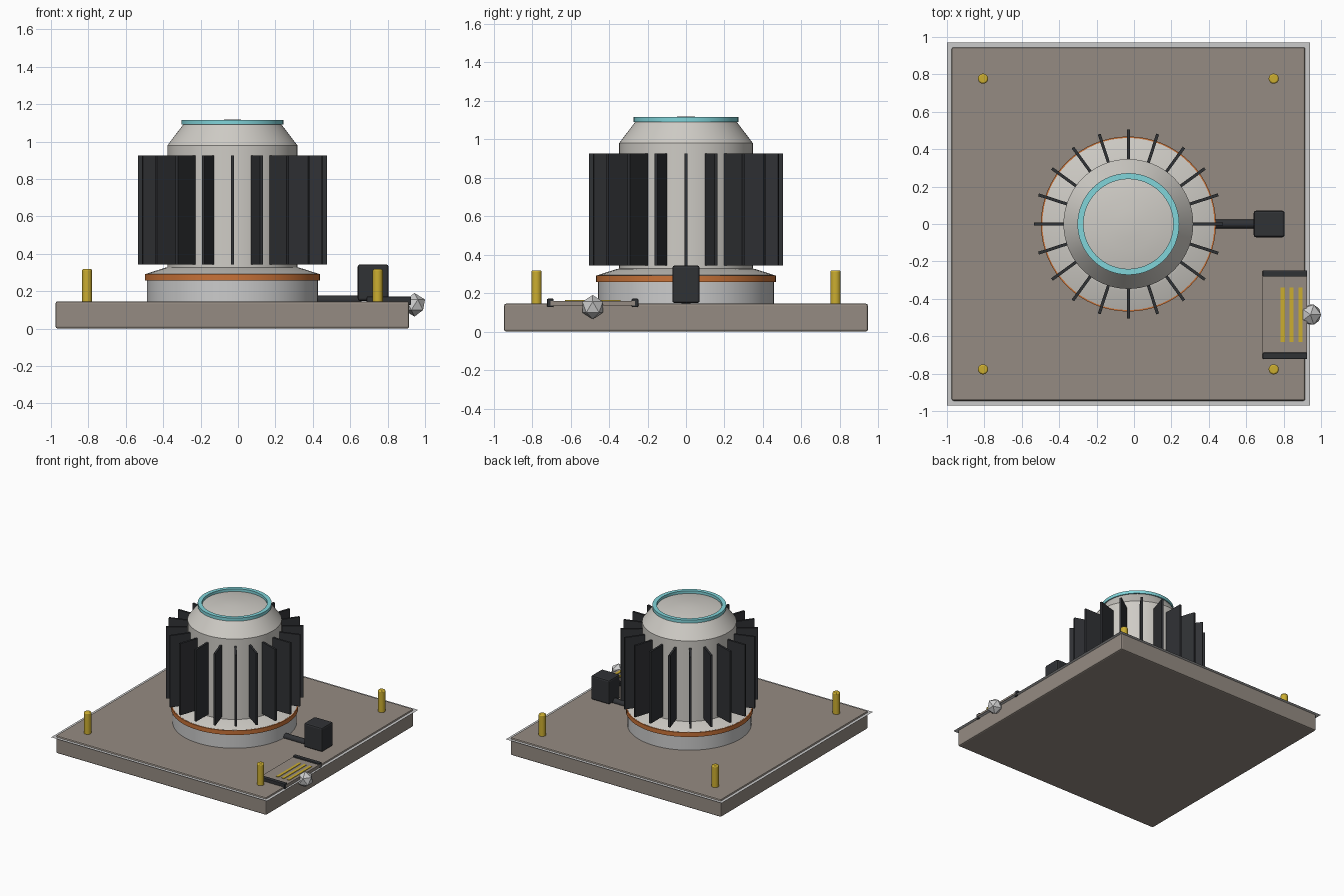
import bpy, math
from mathutils import Matrix

if "Cube" in bpy.data.objects:
    bpy.data.objects.remove(bpy.data.objects["Cube"])

CX = -0.03   # axis of the reactor core and base


def material(name, rgb):
    m = bpy.data.materials.new(name)
    m.diffuse_color = (*rgb, 1)
    m.use_nodes = True
    m.node_tree.nodes["Principled BSDF"].inputs["Base Color"].default_value = m.diffuse_color
    return m


STONE = material("stone", (0.30, 0.26, 0.225))
SHELL = material("shell", (0.62, 0.60, 0.56))
ORANGE = material("orange", (0.58, 0.17, 0.04))
CYAN = material("cyan", (0.22, 0.66, 0.70))
DARK = material("dark", (0.03, 0.032, 0.036))
YELLOW = material("yellow", (0.60, 0.42, 0.03))


def finish(ob, name, mat, bevel=0, smooth=False):
    ob.name = name
    if mat:
        ob.data.materials.append(mat)
    if smooth:
        bpy.ops.object.shade_smooth_by_angle(angle=math.radians(30))
    if bevel:
        b = ob.modifiers.new("bevel", 'BEVEL')
        b.width, b.segments, b.limit_method = bevel, 2, 'ANGLE'
    return ob


def box(name, lo, hi, mat, bevel=0):
    bpy.ops.mesh.primitive_cube_add(size=1)
    ob = bpy.context.object
    size = [h - l for l, h in zip(lo, hi)]
    mid = [(h + l) / 2 for l, h in zip(lo, hi)]
    ob.data.transform(Matrix.Translation(mid) @ Matrix.Diagonal((*size, 1)))
    return finish(ob, name, mat, bevel)


def cylinder(name, r, depth, loc, mat, rot=(0, 0, 0), bevel=0, n=24):
    bpy.ops.mesh.primitive_cylinder_add(vertices=n, radius=r, depth=depth,
                                        location=loc, rotation=rot)
    return finish(bpy.context.object, name, mat, bevel, True)


def lathe(name, profile, mat, closed=False, n=64):
    """Revolve (radius, z) points around the core axis."""
    verts, rings, faces = [], [], []
    for r, z in profile:
        count = n if r > 0 else 1
        rings.append([len(verts) + i % count for i in range(n)])
        for i in range(count):
            a = 2 * math.pi * i / n
            verts.append((CX + r * math.cos(a), r * math.sin(a), z))
    pairs = list(zip(rings, rings[1:])) + ([(rings[-1], rings[0])] if closed else [])
    for a, b in pairs:
        for i in range(n):
            j = (i + 1) % n
            faces.append(list(dict.fromkeys((a[i], a[j], b[j], b[i]))))
    me = bpy.data.meshes.new(name)
    me.from_pydata(verts, [], faces)
    ob = bpy.data.objects.new(name, me)
    bpy.context.collection.objects.link(ob)
    bpy.ops.object.select_all(action='DESELECT')
    ob.select_set(True)
    bpy.context.view_layer.objects.active = ob
    return finish(ob, name, mat, 0, True)


# Base slab and the thin sheet showing around its rim
box("base_slab", (CX - 0.945, -0.945, 0), (CX + 0.945, 0.945, 0.145), STONE, 0.01)
bpy.ops.mesh.primitive_plane_add(size=1.94, location=(CX, 0, 0.132))
finish(bpy.context.object, "rim_sheet", None)

# Core: collar, orange band, shell, cyan ring and shallow dome
lathe("collar", [(0, 0.14), (0.457, 0.14), (0.457, 0.285), (0, 0.285)], None)
lathe("orange_band", [(0.44, 0.257), (0.468, 0.257), (0.468, 0.292), (0.44, 0.292)],
      ORANGE, True)
lathe("core_shell", [(0, 0.27), (0.46, 0.27), (0.46, 0.293), (0.36, 0.325), (0.347, 0.327),
                     (0.347, 0.98), (0.262, 1.092), (0, 1.092)], SHELL)
lathe("top_ring", [(0.24, 1.09), (0.272, 1.09), (0.272, 1.115), (0.24, 1.115)], CYAN, True)
lathe("top_dome", [(0.242, 1.093), (0.2, 1.101), (0.14, 1.109), (0.07, 1.115), (0, 1.119)],
      SHELL)

# Radial cooling fins
for i in range(20):
    fin = box("cooling_fin", (0.32, -0.008, 0.343), (0.505, 0.008, 0.925), DARK)
    fin.location.x = CX
    fin.rotation_euler.z = i * math.pi / 10

# Corner posts
for sx in (-1, 1):
    for sy in (-1, 1):
        cylinder("corner_post", 0.027, 0.18, (CX + sx * 0.777, sy * 0.777, 0.228),
                 YELLOW, bevel=0.008)

# Control box with its feed pipe
box("control_box", (0.64, -0.071, 0.148), (0.805, 0.071, 0.343), DARK, 0.012)
cylinder("feed_pipe", 0.024, 0.24, (0.54, 0, 0.152), DARK, (0, math.pi / 2, 0))

# Access ramp with rails and stripes
box("ramp_plate", (0.688, -0.705, 0.135), (0.926, -0.265, 0.16), STONE)
for y in (-0.265, -0.705):
    box("ramp_rail", (0.688, y - 0.017, 0.127), (0.926, y + 0.017, 0.171), DARK, 0.005)
for x in (0.795, 0.843, 0.891):
    box("ramp_stripe", (x - 0.011, -0.63, 0.155), (x + 0.011, -0.34, 0.164), YELLOW)

# Faceted stone at the ramp's edge
bpy.ops.mesh.primitive_ico_sphere_add(subdivisions=1, radius=0.063,
                                      location=(0.9437, -0.485, 0.127))
finish(bpy.context.object, "faceted_stone", None)
